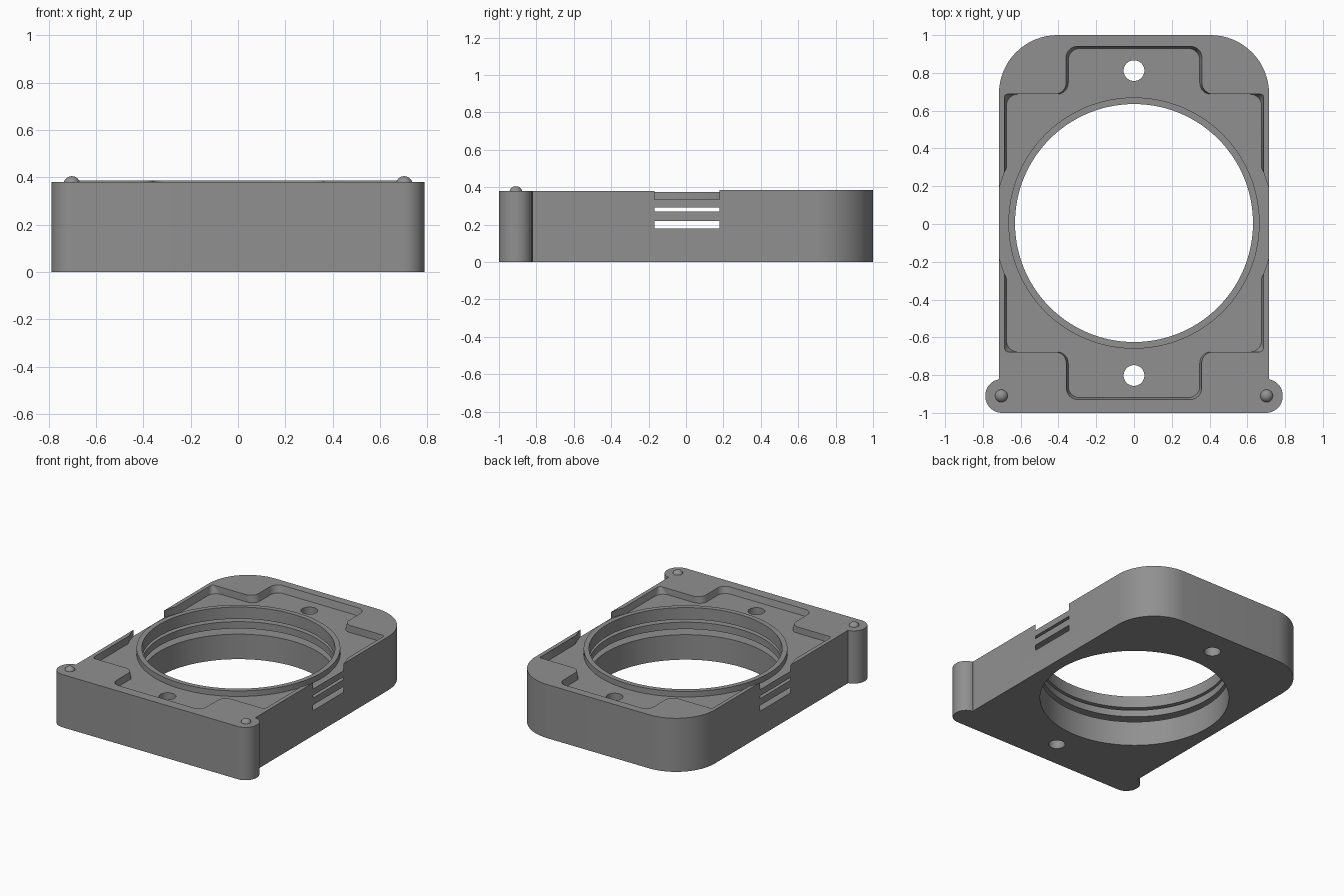
import bpy, bmesh, math
from mathutils import Vector

if "Cube" in bpy.data.objects:
    bpy.data.objects.remove(bpy.data.objects["Cube"])

grey = bpy.data.materials.new("mid_grey")
grey.diffuse_color = (0.28, 0.28, 0.28, 1)
grey.use_nodes = True
grey.node_tree.nodes["Principled BSDF"].inputs["Base Color"].default_value = grey.diffuse_color
CY = 0.005          # bore centre in y
FLOOR = 0.335       # pocket floor height


def finish(name, bm):
    bmesh.ops.recalc_face_normals(bm, faces=bm.faces[:])
    me = bpy.data.meshes.new(name)
    bm.to_mesh(me)
    bm.free()
    me.materials.append(grey)
    ob = bpy.data.objects.new(name, me)
    bpy.context.collection.objects.link(ob)
    return ob


def loft(name, loops, closed=False):
    """Skin a list of (points, z) loops; cap the ends or close into a ring."""
    bm = bmesh.new()
    rows = [[bm.verts.new((x, y, z)) for x, y in pts] for pts, z in loops]
    n = len(rows[0])
    pairs = list(zip(rows, rows[1:])) + ([(rows[-1], rows[0])] if closed else [])
    for a, b in pairs:
        for i in range(n):
            j = (i + 1) % n
            bm.faces.new((a[i], a[j], b[j], b[i]))
    if not closed:
        bm.faces.new(rows[0])
        bm.faces.new(rows[-1])
    return finish(name, bm)


def circle(r, x=0, y=CY, n=144):
    return [(x + r * math.cos(2 * math.pi * i / n),
             y + r * math.sin(2 * math.pi * i / n)) for i in range(n)]


def fillet(corners, seg=8):
    """Round each (x, y, radius) corner of a polygon."""
    out = []
    for i, (x, y, r) in enumerate(corners):
        p = Vector((x, y))
        a = (Vector(corners[i - 1][:2]) - p).normalized()
        b = (Vector(corners[(i + 1) % len(corners)][:2]) - p).normalized()
        half = a.angle(b) / 2
        c = p + (a + b).normalized() * (r / math.sin(half))
        u = p + a * (r / math.tan(half)) - c
        w = p + b * (r / math.tan(half)) - c
        total = u.angle_signed(w)
        for k in range(seg + 1):
            t = -total * k / seg
            out.append((c.x + u.x * math.cos(t) - u.y * math.sin(t),
                        c.y + u.x * math.sin(t) + u.y * math.cos(t)))
    return out


def boolean(ob, cutter, op='DIFFERENCE'):
    m = ob.modifiers.new("cut", 'BOOLEAN')
    m.operation, m.solver, m.object = op, 'EXACT', cutter
    bpy.context.view_layer.objects.active = ob
    bpy.ops.object.modifier_apply(modifier=m.name)
    bpy.data.objects.remove(cutter, do_unlink=True)


def smooth(ob):
    bpy.ops.object.select_all(action='DESELECT')
    ob.select_set(True)
    bpy.context.view_layer.objects.active = ob
    bpy.ops.object.shade_smooth_by_angle(angle=math.radians(30))


# housing block with large rear corners and rounded front ears
W, EX = 0.715, 0.787
outline = fillet([(-EX, -1, 0.088), (EX, -1, 0.088), (EX, -0.822, 0.085),
                  (W, -0.822, 0.002), (W, 1, 0.31), (-W, 1, 0.31),
                  (-W, -0.822, 0.002), (-EX, -0.822, 0.085)], 16)
housing = loft("housing", [(outline, 0), (outline, 0.386)])

# front half of the rim sits slightly lower
front = [(-1, -1.1), (1, -1.1), (1, 0), (-1, 0)]
boolean(housing, loft("rim_cutter", [(front, 0.38), (front, 0.5)]))


# stepped top pocket with a tab at each end, walls slightly drafted
def pocket(d, r):
    w, h, tw, th = 0.675 + d, 0.682, 0.348 + d, 0.924 + d
    right = [(w, -h, r), (w, h, r), (tw, h, 0.06), (tw, th, 0.06)]
    left = [(-x, -y, q) for x, y, q in right]
    ends = [(-tw, th, 0.06), (-tw, h, 0.06), (-w, h, r)]
    pts = right + ends + [(-w, -h, r)] + left[2:] + [(tw, -th, 0.06), (tw, -h, 0.06)]
    return [(x, y + CY) for x, y in fillet(pts)]


boolean(housing, loft("pocket_cutter", [(pocket(0, 0.06), FLOOR),
                                        (pocket(0.012, 0.015), 0.387),
                                        (pocket(0.012, 0.015), 0.45)]))

# round clearance that opens the side walls, two inner grooves, and the bore
for r, z0, z1 in ((0.736, FLOOR, 0.45), (0.736, 0.27, 0.29),
                  (0.736, 0.18, 0.22), (0.63, -0.1, 0.5)):
    boolean(housing, loft("round_cutter", [(circle(r), z0), (circle(r), z1)]))

# screw holes
for s in (-1, 1):
    c = circle(0.055, 0, CY + s * 0.807, 40)
    boolean(housing, loft("hole_cutter", [(c, -0.1), (c, 0.5)]))
smooth(housing)

# raised collar around the bore
collar = loft("collar", [(circle(0.63), FLOOR), (circle(0.665), FLOOR),
                         (circle(0.665), 0.375), (circle(0.63), 0.375)], True)
smooth(collar)

# locating bumps on the ears
for s, side in ((-1, "left"), (1, "right")):
    bm = bmesh.new()
    bmesh.ops.create_uvsphere(bm, u_segments=32, v_segments=16, radius=0.035)
    bmesh.ops.translate(bm, verts=bm.verts[:], vec=(s * 0.702, -0.91, 0.37))
    smooth(finish(side + "_bump", bm))
